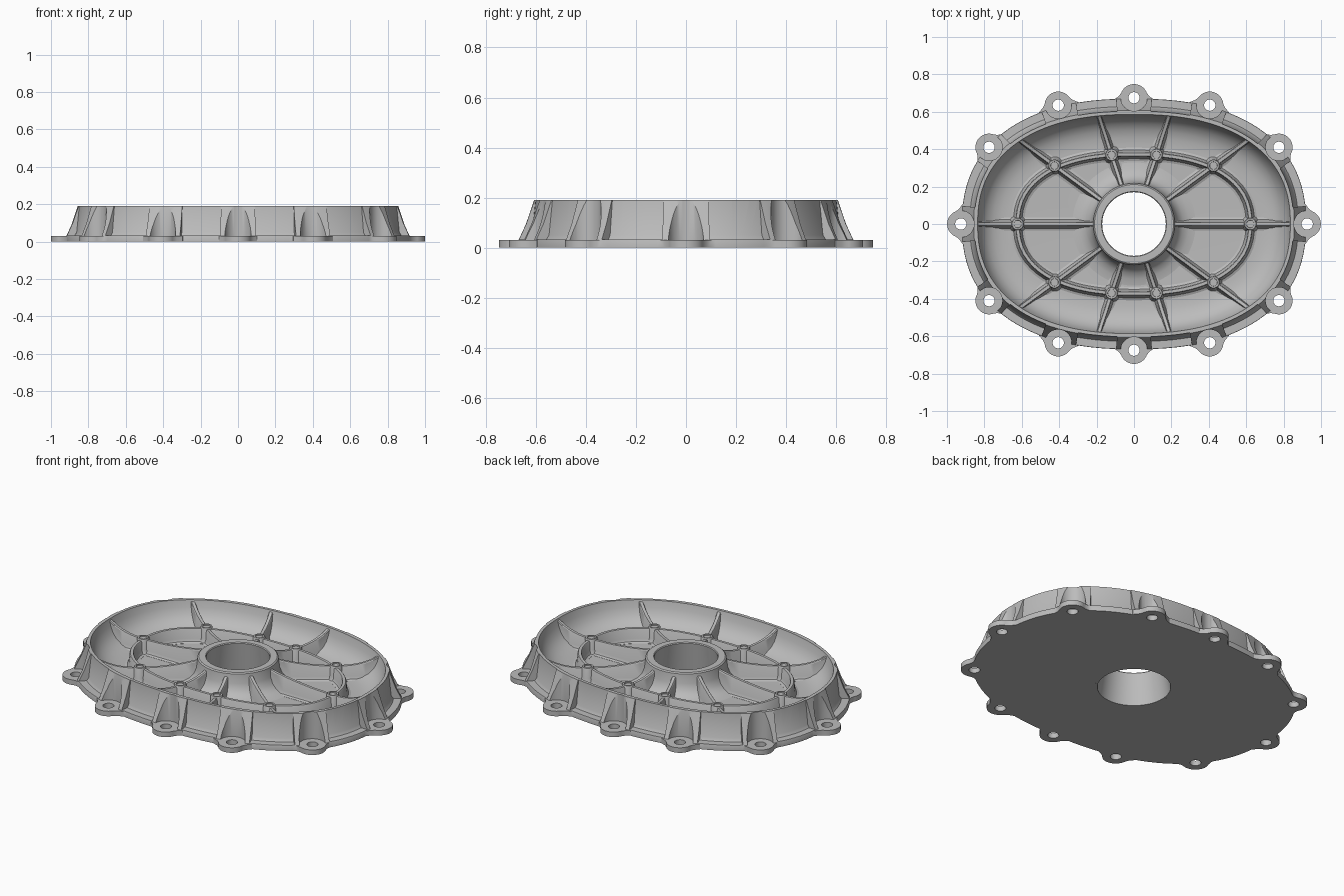
import bpy, bmesh, math
from mathutils import Vector

if "Cube" in bpy.data.objects:
    bpy.data.objects.remove(bpy.data.objects["Cube"])

SEG, POWER = 144, 2.35
FLOOR, TOP, FLANGE = 0.05, 0.19, 0.03

grey = bpy.data.materials.new("cast grey")
grey.use_nodes = True
GREY = (0.5, 0.5, 0.5, 1)
grey.diffuse_color = GREY
grey.node_tree.nodes["Principled BSDF"].inputs["Base Color"].default_value = GREY


def finish(name, bm):
    bmesh.ops.recalc_face_normals(bm, faces=bm.faces)
    mesh = bpy.data.meshes.new(name)
    bm.to_mesh(mesh)
    bm.free()
    mesh.materials.append(grey)
    obj = bpy.data.objects.new(name, mesh)
    bpy.context.collection.objects.link(obj)
    return obj


def smooth(obj):
    bpy.ops.object.select_all(action='DESELECT')
    obj.select_set(True)
    bpy.context.view_layer.objects.active = obj
    bpy.ops.object.shade_smooth_by_angle(angle=math.radians(32))


def oval(a, b, ang):
    """Point on a squarish ellipse in the given direction."""
    c, s = math.cos(ang), math.sin(ang)
    r = (abs(c / a) ** POWER + abs(s / b) ** POWER) ** (-1 / POWER)
    return r * c, r * s


def loft(bm, rings, closed=False, cap=False):
    """Bridge rings of coordinates; optionally close the loop or cap the ends."""
    loops = [[bm.verts.new(p) for p in ring] for ring in rings]
    n = len(loops[0])
    pairs = list(zip(loops, loops[1:]))
    if closed:
        pairs.append((loops[-1], loops[0]))
    for lo, hi in pairs:
        for i in range(n):
            j = (i + 1) % n
            bm.faces.new((lo[i], lo[j], hi[j], hi[i]))
    if cap:
        bm.faces.new(loops[0])
        bm.faces.new(loops[-1])


def oval_rings(profile):
    """Rings from (half length, height); half width is a fixed amount smaller."""
    return [[(*oval(a, a - 0.25, math.tau * i / SEG), z) for i in range(SEG)]
            for a, z in profile]


def circle_rings(profile, x=0, y=0, n=48):
    return [[(x + r * math.cos(math.tau * i / n), y + r * math.sin(math.tau * i / n), z)
             for i in range(n)] for r, z in profile]


def boolean(obj, tool, operation):
    mod = obj.modifiers.new("cut", 'BOOLEAN')
    mod.operation, mod.solver, mod.object = operation, 'EXACT', tool
    bpy.context.view_layer.update()
    graph = bpy.context.evaluated_depsgraph_get()
    mesh = bpy.data.meshes.new_from_object(obj.evaluated_get(graph))
    obj.modifiers.clear()
    obj.data = mesh
    bpy.data.objects.remove(tool)


# Bolt positions with their outward directions
bolts = []
for x, y in ((0.926, 0), (0.775, 0.41), (0.405, 0.635), (0, 0.675)):
    for sx, sy in {(sx if x else 1, sy if y else 1) for sx in (1, -1) for sy in (1, -1)}:
        n = Vector(((x / 0.92) ** (POWER - 1) / 0.92, (y / 0.67) ** (POWER - 1) / 0.67))
        n.normalize()
        bolts.append((Vector((x * sx, y * sy)), Vector((n.x * sx, n.y * sy))))
bolts.sort(key=lambda b: math.atan2(b[0].y, b[0].x))


def prisms(name, outline, z0, z1):
    """The same plan outline (outward, sideways) extruded at every bolt."""
    bm = bmesh.new()
    for p, n in bolts:
        t = Vector((-n.y, n.x))
        flat = [p + n * u + t * v for u, v in outline]
        loft(bm, [[(q.x, q.y, z) for q in flat] for z in (z0, z1)], cap=True)
    return finish(name, bm)


def bolt_cylinders(name, r, z0, z1):
    bm = bmesh.new()
    for p, n in bolts:
        loft(bm, circle_rings([(r, z0), (r, z1)], p.x, p.y), cap=True)
    return finish(name, bm)


# Cover body: flange, flared outer wall, rim and filleted bowl
bm = bmesh.new()
loft(bm, oval_rings([(0.92, 0), (0.92, FLANGE), (0.89, 0.095), (0.857, TOP), (0.836, TOP),
                     (0.826, 0.15), (0.81, 0.115), (0.785, 0.085), (0.75, 0.064),
                     (0.71, 0.053), (0.67, FLOOR)]), cap=True)
cover = finish("cover_body", bm)

# Pockets in the outer wall, leaving a ridge at each bolt
bm = bmesh.new()
loft(bm, oval_rings([(0.878, 0.033), (0.867, 0.05), (0.852, 0.2), (1.1, 0.2), (1.1, 0.033)]),
     closed=True)
pockets = finish("pocket_cutter", bm)
ridges = prisms("ridge_cutter", [(-0.16, -0.085), (0.3, -0.115), (0.3, 0.115), (-0.16, 0.085)],
                0.01, 0.3)
boolean(pockets, ridges, 'DIFFERENCE')
boolean(cover, pockets, 'DIFFERENCE')

# Bolt lugs, round clearances, bolt holes and centre bore
arc = [math.radians(a) for a in range(-70, 71, 7)]
lug = [(0.073 * math.cos(a), 0.073 * math.sin(a)) for a in arc]
lug += [(0.008, 0.082), (-0.012, 0.11), (-0.1, 0.11), (-0.1, -0.11), (-0.012, -0.11),
        (0.008, -0.082)]
boolean(cover, bolt_cylinders("clearance_cutter", 0.071, FLANGE, 0.3), 'DIFFERENCE')
boolean(cover, prisms("lugs", lug, 0, FLANGE), 'UNION')
boolean(cover, bolt_cylinders("hole_cutter", 0.03, -0.1, 0.3), 'DIFFERENCE')
bm = bmesh.new()
loft(bm, circle_rings([(0.21, -0.1), (0.21, 0.3)], n=64), cap=True)
boolean(cover, finish("bore_cutter", bm), 'DIFFERENCE')
smooth(cover)

# Centre hub with tapered bore and flared foot
bm = bmesh.new()
loft(bm, circle_rings([(0.197, 0), (0.17, 0.185), (0.174, TOP), (0.211, TOP), (0.218, 0.184),
                       (0.224, 0.13), (0.238, 0.095), (0.262, 0.07), (0.295, 0.056),
                       (0.33, FLOOR), (0.33, 0.045), (0.21, 0.04), (0.21, 0)], n=80), closed=True)
smooth(finish("centre_hub", bm))


def rib(name, path, closed=False):
    """Tapered rib with a filleted foot along (x, y, top height) points."""
    bm = bmesh.new()
    sections = []
    for i, (x, y, top) in enumerate(path):
        if closed:
            before, after = path[i - 1], path[(i + 1) % len(path)]
        else:
            before, after = path[max(i - 1, 0)], path[min(i + 1, len(path) - 1)]
        d = Vector((after[0] - before[0], after[1] - before[1])).normalized()
        half = [(0.036, 0.045), (0.036, FLOOR + 0.001), (0.023, 0.056), (0.016, 0.07),
                (0.0115, top - 0.005), (0.008, top)]
        outline = half + [(-w, z) for w, z in reversed(half)]
        sections.append([(x - d.y * w, y + d.x * w, z) for w, z in outline])
    loft(bm, sections, closed=closed, cap=not closed)
    smooth(finish(name, bm))


# Oval ring rib
MID = 0.127
rib("ring_rib", [(*oval(0.622, 0.372, math.tau * i / 96), MID) for i in range(96)], closed=True)

# Radial ribs that dip at the ring, with a hollow boss at each crossing
crossings = [(0.622, 0), (-0.622, 0)]
crossings += [(x * sx, y * sy) for x, y in ((0.425, 0.312), (0.12, 0.37))
              for sx in (1, -1) for sy in (1, -1)]
for k, (x, y) in enumerate(crossings, 1):
    ang, mid = math.atan2(y, x), Vector((x, y))
    start = Vector((math.cos(ang), math.sin(ang))) * 0.205
    end = Vector(oval(0.844, 0.594, ang))
    path = []
    for i in range(9):
        f = i / 8
        p = start.lerp(mid, f)
        path.append((p.x, p.y, MID + 0.045 * (1 - f) ** 2))
    for i in range(1, 13):
        f = i / 12
        p = mid.lerp(end, f)
        path.append((p.x, p.y, MID + 0.06 * f ** 2.5))
    rib(f"radial_rib_{k}", path)
    bm = bmesh.new()
    loft(bm, circle_rings([(0.05, 0.045), (0.044, 0.058), (0.037, 0.075), (0.033, 0.13),
                           (0.03, 0.135), (0.021, 0.135), (0.02, 0.129)], x, y, 32), cap=True)
    smooth(finish(f"rib_boss_{k}", bm))
